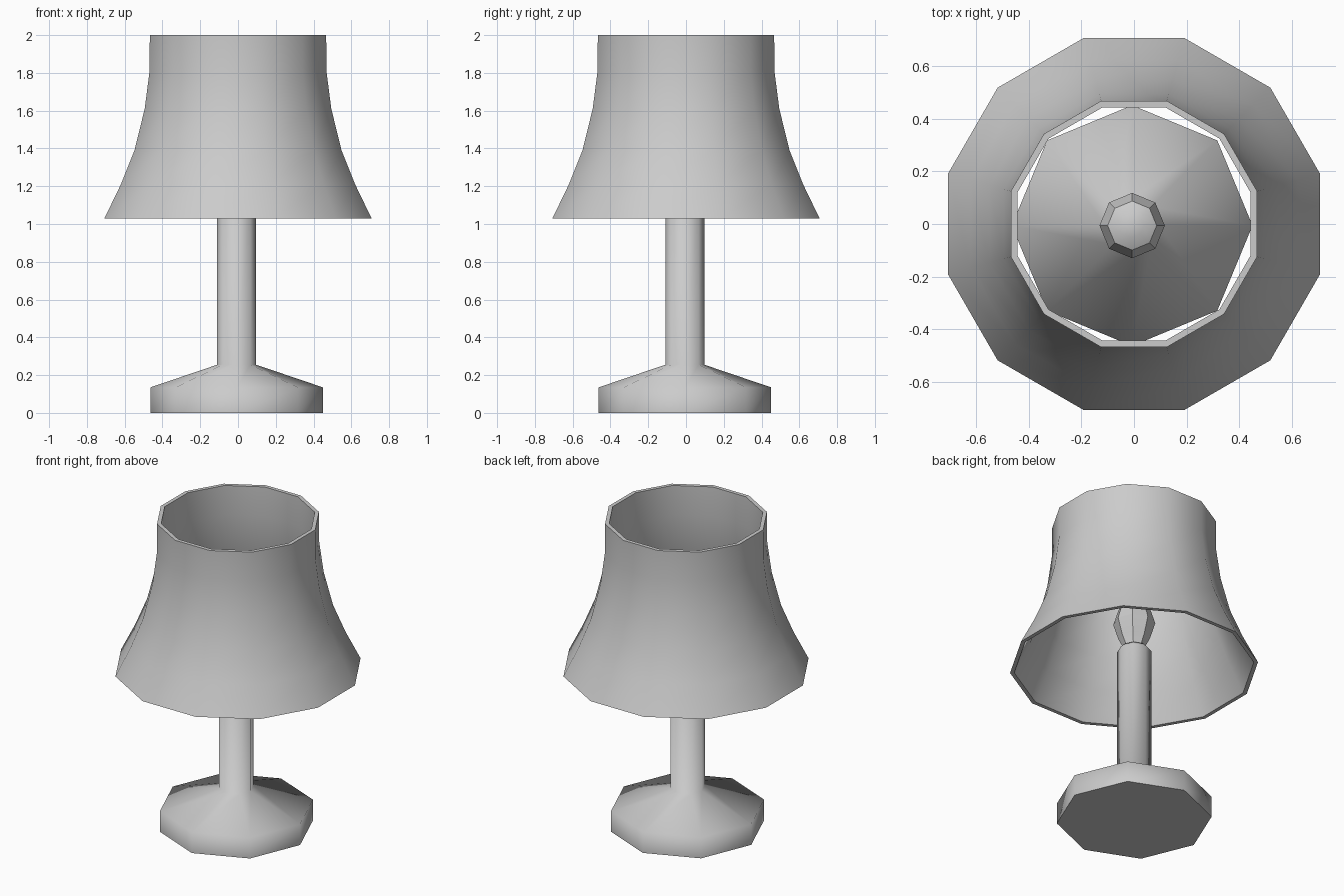
import bpy, bmesh, math

if "Cube" in bpy.data.objects:
    bpy.data.objects.remove(bpy.data.objects["Cube"])


def lathe(name, profile, sides, turn=0.0, centre=(0, 0), closed=False, smooth=60):
    """Revolve (radius, z) points; closed joins last ring to first, otherwise ends are capped."""
    bm = bmesh.new()
    rings = []
    for r, z in profile:
        rings.append([bm.verts.new((centre[0] + r * math.cos(turn + math.tau * i / sides),
                                    centre[1] + r * math.sin(turn + math.tau * i / sides), z))
                      for i in range(sides)])
    pairs = list(zip(rings, rings[1:]))
    if closed:
        pairs.append((rings[-1], rings[0]))
    else:
        bm.faces.new(rings[0][::-1])
        bm.faces.new(rings[-1])
    for a, b in pairs:
        for i in range(sides):
            j = (i + 1) % sides
            bm.faces.new((a[i], a[j], b[j], b[i]))
    bmesh.ops.recalc_face_normals(bm, faces=bm.faces)
    mesh = bpy.data.meshes.new(name)
    bm.to_mesh(mesh)
    bm.free()
    obj = bpy.data.objects.new(name, mesh)
    bpy.context.collection.objects.link(obj)
    bpy.ops.object.select_all(action='DESELECT')
    obj.select_set(True)
    bpy.context.view_layer.objects.active = obj
    bpy.ops.object.shade_smooth_by_angle(angle=math.radians(smooth))
    return obj


AXIS = (-0.007, -0.006)

# Octagonal foot flowing into the stem
lathe("base_and_stem", [(0.457, 0), (0.457, 0.135), (0.103, 0.255),
                        (0.103, 1.14), (0.08, 1.165)], 8, centre=AXIS, smooth=80)

# Faceted bulb on top of the stem
lathe("bulb", [(0.06, 1.15), (0.062, 1.17), (0.093, 1.23), (0.124, 1.33),
               (0.093, 1.43), (0.045, 1.455)], 8, centre=AXIS, smooth=30)

# Twelve-sided flared shade with wall thickness (radii measured to the flats)
flare = [(0.707, 1.03), (0.62, 1.21), (0.548, 1.39), (0.494, 1.61), (0.468, 1.81), (0.467, 2.0)]
inner = [(r - 0.024, z) for r, z in reversed(flare)]
k = 1 / math.cos(math.pi / 12)
lathe("lamp_shade", [(r * k, z) for r, z in flare + inner], 12,
      turn=math.pi / 12, closed=True)
